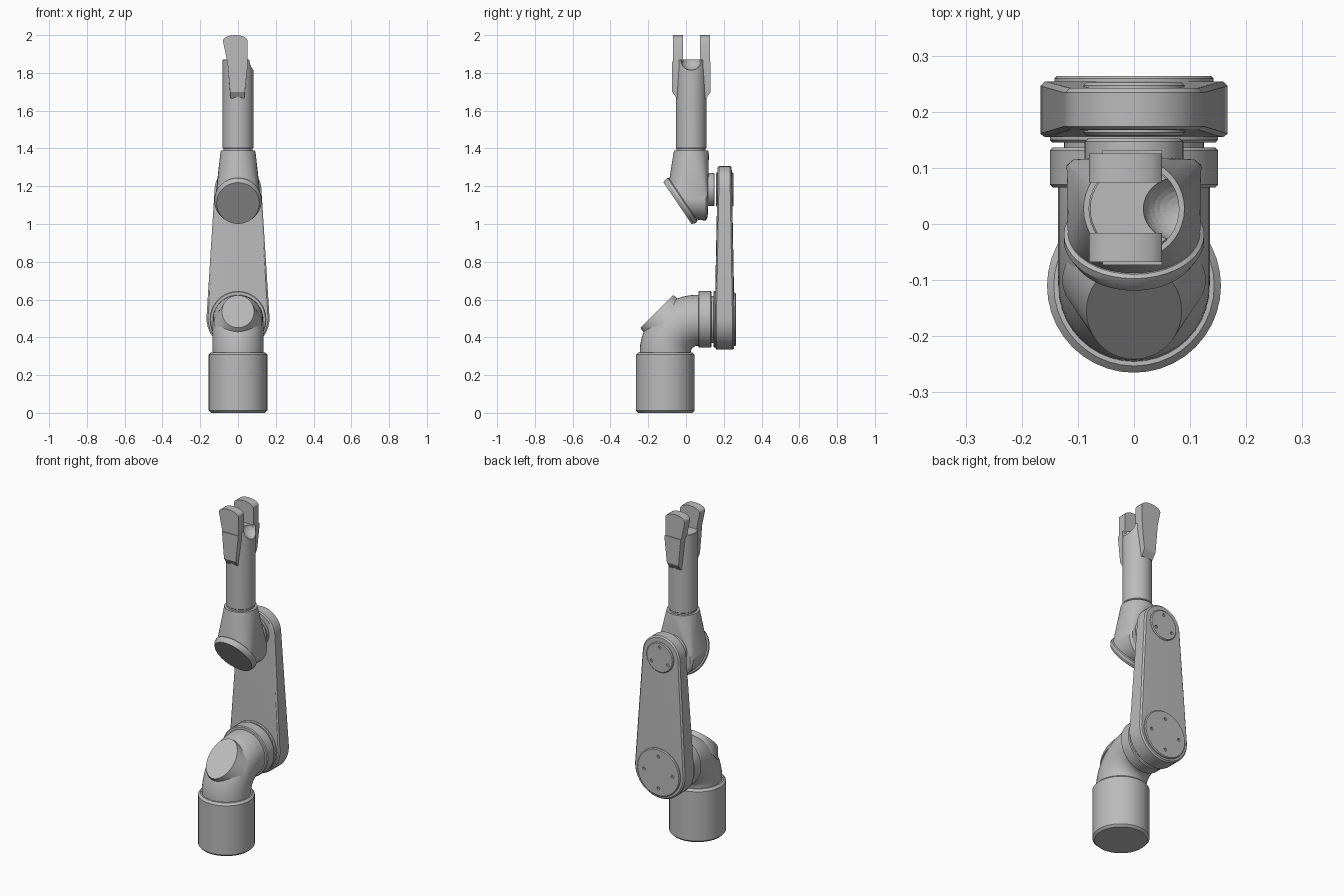
import bpy, bmesh, math
from mathutils import Vector

if "Cube" in bpy.data.objects:
    bpy.data.objects.remove(bpy.data.objects["Cube"])

grey = bpy.data.materials.new("mid_grey")
grey.diffuse_color = (0.5, 0.5, 0.5, 1)
grey.use_nodes = True
grey.node_tree.nodes["Principled BSDF"].inputs["Base Color"].default_value = grey.diffuse_color
X = Vector((1, 0, 0))
UP, BACK = (0, 0, 1), (0, 1, 0)


def finish(name, bm):
    bmesh.ops.recalc_face_normals(bm, faces=bm.faces)
    me = bpy.data.meshes.new(name)
    bm.to_mesh(me)
    bm.free()
    me.materials.append(grey)
    ob = bpy.data.objects.new(name, me)
    bpy.context.collection.objects.link(ob)
    return ob


def ring(y, z, axis, rx, rv=None, n=40, x=0):
    """Ellipse of points around an axis in the YZ plane."""
    v = Vector(axis).normalized().cross(X)
    c = Vector((x, y, z))
    return [c + X * rx * math.cos(2 * math.pi * i / n)
            + v * (rv or rx) * math.sin(2 * math.pi * i / n) for i in range(n)]


def loft(name, rings):
    bm = bmesh.new()
    vs = [[bm.verts.new(p) for p in r] for r in rings]
    n = len(vs[0])
    for a, b in zip(vs, vs[1:]):
        for i in range(n):
            bm.faces.new((a[i], a[(i + 1) % n], b[(i + 1) % n], b[i]))
    bm.faces.new(vs[0])
    bm.faces.new(vs[-1])
    return finish(name, bm)


def hull(name, rings):
    bm = bmesh.new()
    for r in rings:
        for p in r:
            bm.verts.new(p)
    res = bmesh.ops.convex_hull(bm, input=bm.verts)
    junk = set(res["geom_interior"]) | set(res["geom_unused"])
    bmesh.ops.delete(bm, geom=[g for g in junk if isinstance(g, bmesh.types.BMVert)], context='VERTS')
    bmesh.ops.dissolve_limit(bm, angle_limit=0.01, verts=bm.verts, edges=bm.edges)
    return finish(name, bm)


def drum_z(name, y, z0, z1, r, b=0.006):
    return loft(name, [ring(y, z0, UP, r - b), ring(y, z0 + b, UP, r),
                       ring(y, z1 - b, UP, r), ring(y, z1, UP, r - b)])


def drum_y(name, z, y0, y1, r, b=0.005):
    return loft(name, [ring(y0, z, BACK, r - b), ring(y0 + b, z, BACK, r),
                       ring(y1 - b, z, BACK, r), ring(y1, z, BACK, r - b)])


def cut(ob, cutter):
    m = ob.modifiers.new("cut", 'BOOLEAN')
    m.object = cutter
    m.solver = 'EXACT'
    cutter.hide_render = True
    cutter.hide_set(True)


# base and elbow
drum_z("base", -0.11, 0, 0.32, 0.155, 0.012)
bend = [ring(-0.11, 0.3, UP, 0.135)]
for i in range(13):
    a = math.pi / 2 * i / 12
    bend.append(ring(0.06 - 0.17 * math.cos(a), 0.32 + 0.17 * math.sin(a),
                     (0, math.sin(a), math.cos(a)), 0.135))
bend.append(ring(0.09, 0.49, BACK, 0.135))
loft("elbow", bend)
TILT = (0, -1, 1)
hull("elbow_cover", [ring(-0.155, 0.537, TILT, 0.085, 0.122),
                     ring(-0.145, 0.527, TILT, 0.09, 0.125),
                     ring(-0.1, 0.482, TILT, 0.128, 0.125)])

# shoulder joint
drum_y("shoulder_collar", 0.495, 0.065, 0.136, 0.15)
drum_y("shoulder_axle", 0.495, 0.12, 0.17, 0.125)
drum_y("shoulder_boss", 0.495, 0.145, 0.2, 0.15)

# link arm, thinner towards the top
arm = []
for z, r, y0, y1 in ((0.502, 0.167, 0.155, 0.254), (1.182, 0.124, 0.168, 0.242)):
    arm += [ring(y0, z, BACK, r - 0.008), ring(y0 + 0.006, z, BACK, r),
            ring(y1 - 0.008, z, BACK, r), ring(y1, z, BACK, r - 0.008)]
hull("link_arm", arm)

# round back caps with screw holes
for name, z, r, y1, count, hr in (("lower_cap", 0.495, 0.142, 0.264, 4, 0.095),
                                  ("upper_cap", 1.182, 0.09, 0.252, 3, 0.062)):
    cap = drum_y(name, z, 0.23, y1, r)
    for k in range(count):
        a = math.pi / 2 + 2 * math.pi * k / count
        hole = loft(name + "_hole_cutter",
                    [ring(y, z + hr * math.sin(a), BACK, 0.009, n=12, x=hr * math.cos(a))
                     for y in (y1 - 0.01, y1 + 0.02)])
        cut(cap, hole)

# wrist joint
drum_y("wrist_boss", 1.182, 0.158, 0.2, 0.09)
drum_y("wrist_axle", 1.182, 0.09, 0.152, 0.088)
FACE = (0, -0.83, -0.56)
hull("wrist_body", [ring(0.027, 1.39, UP, 0.09), ring(0.027, 1.37, UP, 0.094),
                    ring(0.105, 1.138, BACK, 0.12), ring(0.115, 1.145, BACK, 0.108),
                    ring(-0.015, 1.131, FACE, 0.118, 0.13)])
loft("wrist_cover", [ring(-0.015, 1.131, FACE, 0.118, 0.134),
                     ring(-0.019, 1.128, FACE, 0.125, 0.14),
                     ring(-0.03, 1.12, FACE, 0.125, 0.14),
                     ring(-0.045, 1.11, FACE, 0.113, 0.132)])

# forearm with a scooped notch at the top
drum_z("forearm_axle", 0.027, 1.37, 1.42, 0.076)
forearm = drum_z("forearm", 0.027, 1.4, 1.87, 0.081, 0.003)
bm = bmesh.new()
bmesh.ops.create_uvsphere(bm, u_segments=32, v_segments=16, radius=0.058)
for v in bm.verts:
    v.co = Vector((v.co.x * 1.15 + 0.083, v.co.y + 0.027, v.co.z + 1.872))
cut(forearm, finish("notch_cutter", bm))

# two gripper fingers, mirrored about the forearm axis
top = [(-0.015 + 0.065 * math.cos(a), 1.97 + 0.03 * math.sin(a))
       for a in [math.pi * i / 12 for i in range(13)]]
upper = top + [(-0.056, 1.855), (0.05, 1.855)]
lower = [(0.05, 1.86), (-0.056, 1.86), (-0.054, 1.84), (-0.042, 1.70), (0.036, 1.70), (0.05, 1.83)]
tip = [(-0.04, 1.665), (0.033, 1.665)]
for side, s in (("front", -1), ("back", 1)):
    def P(x, d, z):
        return Vector((x, 0.029 + s * d, z))
    hull(side + "_finger", [[P(x, d, z) for x, z in upper] for d in (0.045, 0.097)])
    hull(side + "_finger_mount", [[P(x, d, z) for x, z in lower] for d in (0.055, 0.102)]
         + [[P(x, d, z) for x, z in tip] for d in (0.055, 0.078)])

# smooth shading with sharp edges kept
meshes = [o for o in bpy.data.objects if not o.hide_render]
bpy.ops.object.select_all(action='DESELECT')
for o in meshes:
    o.select_set(True)
bpy.context.view_layer.objects.active = meshes[0]
bpy.ops.object.shade_smooth_by_angle(angle=math.radians(25))
